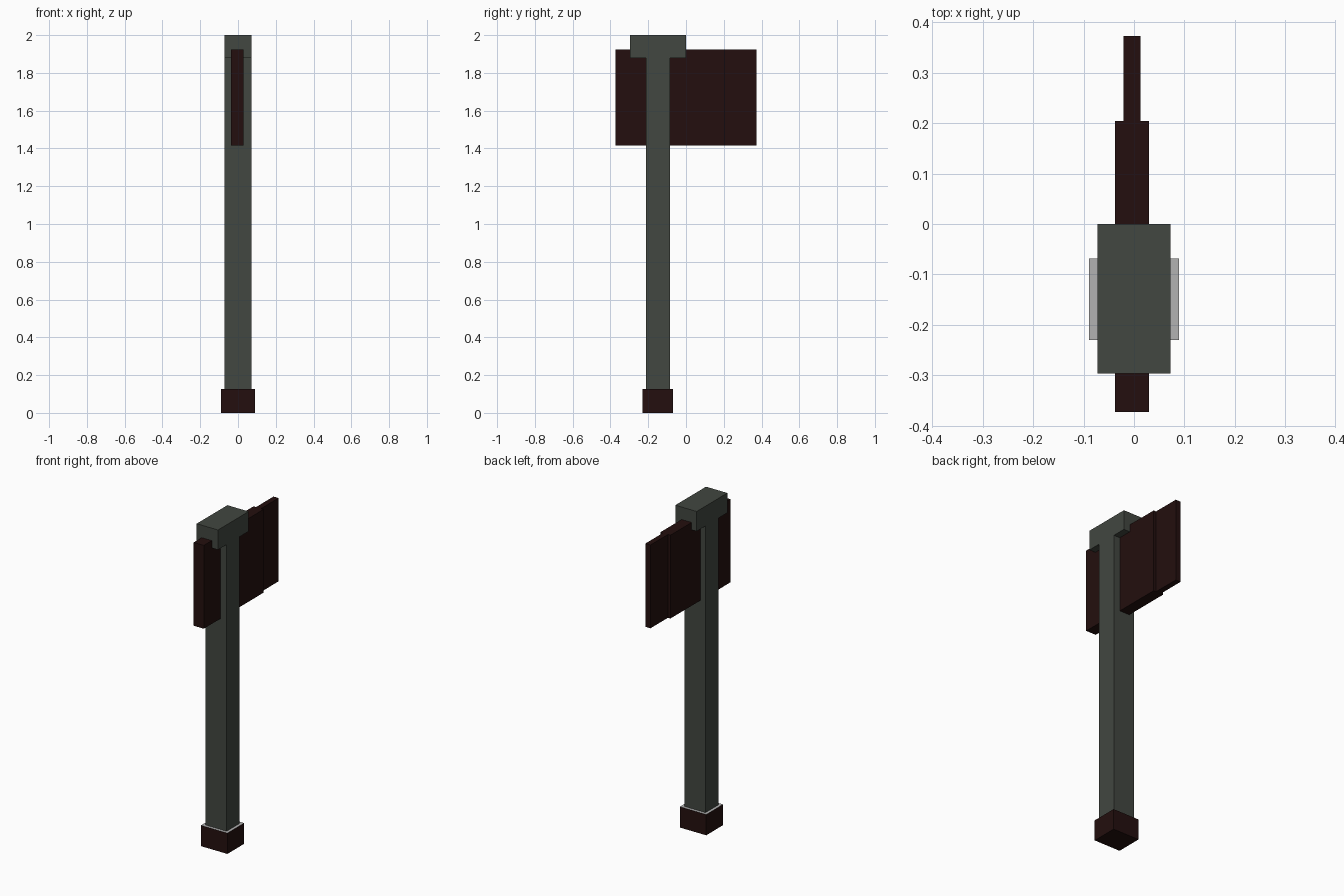
import bpy
import bmesh
from mathutils import Vector

if "Cube" in bpy.data.objects:
    bpy.data.objects.remove(bpy.data.objects["Cube"])


def material(name, rgb):
    m = bpy.data.materials.new(name)
    m.diffuse_color = (*rgb, 1.0)
    m.use_nodes = True
    m.node_tree.nodes["Principled BSDF"].inputs["Base Color"].default_value = m.diffuse_color
    return m


wood = material("dark grey green", (0.054, 0.063, 0.052))
iron = material("dark maroon", (0.017, 0.0048, 0.0044))
pale = material("pale grey", (0.45, 0.45, 0.45))


def box(name, x, y, z, mat, top_mat=None):
    """Box spanning the given (min, max) ranges; top face may differ in colour."""
    lo, hi = Vector((x[0], y[0], z[0])), Vector((x[1], y[1], z[1]))
    mesh = bpy.data.meshes.new(name)
    bm = bmesh.new()
    bmesh.ops.create_cube(bm, size=1)
    bmesh.ops.scale(bm, vec=hi - lo, verts=bm.verts)
    bmesh.ops.translate(bm, vec=(lo + hi) / 2, verts=bm.verts)
    mesh.materials.append(mat)
    if top_mat:
        mesh.materials.append(top_mat)
        for f in bm.faces:
            f.material_index = int(f.normal.z > 0.5)
    bm.to_mesh(mesh)
    bm.free()
    obj = bpy.data.objects.new(name, mesh)
    bpy.context.collection.objects.link(obj)
    return obj


# Long handle and the wider block on its top
box("handle", (-0.072, 0.072), (-0.212, -0.086), (0.12, 1.879), wood)
box("head_block", (-0.072, 0.072), (-0.296, 0.0), (1.879, 2.0), wood)

# Foot cap with a pale upper rim
box("foot_cap", (-0.089, 0.089), (-0.23, -0.068), (0.0, 0.127), iron, pale)

# Blade: thick body through the handle, thinner cutting edge behind
blade_z = (1.415, 1.924)
box("blade_body", (-0.038, 0.03), (-0.373, 0.204), blade_z, iron)
box("blade_edge", (-0.021, 0.013), (0.204, 0.373), blade_z, iron)
